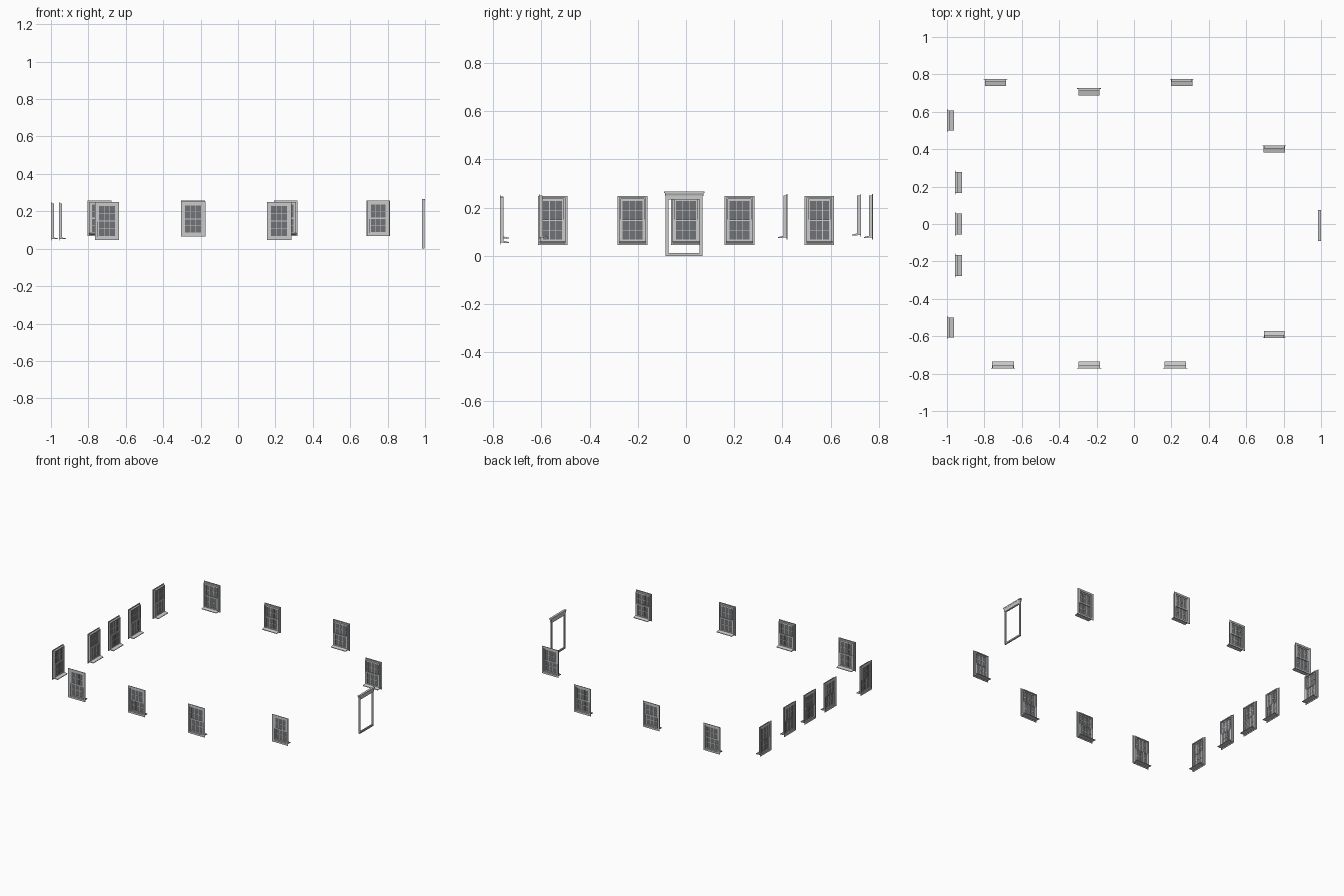
import bpy, bmesh, math
from mathutils import Matrix, Vector

if "Cube" in bpy.data.objects:
    bpy.data.objects.remove(bpy.data.objects["Cube"])

glass_mat = bpy.data.materials.new("dark_glass")
glass_mat.diffuse_color = (0.16, 0.17, 0.18, 1)
glass_mat.use_nodes = True
glass_mat.node_tree.nodes["Principled BSDF"].inputs["Base Color"].default_value = glass_mat.diffuse_color


def box(bm, x0, x1, y0, y1, z0, z1):
    m = Matrix.Translation(((x0 + x1) / 2, (y0 + y1) / 2, (z0 + z1) / 2)) @ \
        Matrix.Diagonal((x1 - x0, y1 - y0, z1 - z0, 1))
    bmesh.ops.create_cube(bm, size=1, matrix=m)


def ring(bm, hw, z0, z1, t, y0, y1):
    """Rectangular frame with mitred corners, border t, from depth y0 to y1."""
    def loop(i, y):
        return [bm.verts.new((x, y, z)) for x, z in
                ((-hw + i, z0 + i), (hw - i, z0 + i), (hw - i, z1 - i), (-hw + i, z1 - i))]
    loops = [loop(0, y0), loop(t, y0), loop(t, y1), loop(0, y1)]
    for a, b in zip(loops, loops[1:] + loops[:1]):
        for k in range(4):
            n = (k + 1) % 4
            bm.faces.new((a[k], a[n], b[n], b[k]))


def prism(bm, profile, hw):
    """Depth/height profile extruded across the width."""
    ends = [[bm.verts.new((x, y, z)) for y, z in profile] for x in (-hw, hw)]
    bm.faces.new(ends[0])
    bm.faces.new(ends[1][::-1])
    n = len(profile)
    for i in range(n):
        j = (i + 1) % n
        bm.faces.new((ends[0][i], ends[1][i], ends[1][j], ends[0][j]))


def finish(bm, name, place, mat=None):
    bmesh.ops.recalc_face_normals(bm, faces=bm.faces)
    me = bpy.data.meshes.new(name)
    bm.to_mesh(me)
    bm.free()
    ob = bpy.data.objects.new(name, me)
    ob.matrix_world = place
    if mat:
        me.materials.append(mat)
    bpy.context.collection.objects.link(ob)


def window(x, y, angle, z0, z1, width):
    """Local +y points into the building; y = 0 is the outer casing plane."""
    place = Matrix.Translation((x, y, 0)) @ Matrix.Rotation(math.radians(angle), 4, 'Z')
    hw = width / 2

    # flat outer casing and the deeper box frame inside it
    bm = bmesh.new()
    ring(bm, hw, z0, z1, 0.013, 0, 0.003)
    finish(bm, "window_casing", place)
    bm = bmesh.new()
    ring(bm, hw - 0.008, z0 + 0.008, z1 - 0.007, 0.007, 0.003, 0.016)
    finish(bm, "window_frame", place)

    # projecting sill
    bm = bmesh.new()
    prism(bm, [(0.003, z0 + 0.008), (0.038, z0 + 0.006), (0.038, z0 + 0.010),
               (0.016, z0 + 0.015), (0.003, z0 + 0.015)], hw - 0.007)
    finish(bm, "window_sill", place)

    # two sashes, each with three by two panes
    w = hw - 0.015
    lo, hi = z0 + 0.015, z1 - 0.014
    mid = (lo + hi) / 2
    for part, a, b, d in (("lower", lo, mid + 0.004, 0.009), ("upper", mid - 0.004, hi, 0.004)):
        bm = bmesh.new()
        ring(bm, w, a, b, 0.007, d, d + 0.005)
        for s in (-1, 1):
            c = s * (w - 0.007) / 3
            box(bm, c - 0.0015, c + 0.0015, d + 0.001, d + 0.004, a + 0.007, b - 0.007)
        c = (a + b) / 2
        box(bm, -w + 0.007, w - 0.007, d + 0.001, d + 0.004, c - 0.0015, c + 0.0015)
        finish(bm, part + "_sash", place)
        bm = bmesh.new()
        box(bm, -w + 0.006, w - 0.006, d + 0.002, d + 0.003, a + 0.006, b - 0.006)
        finish(bm, part + "_glass", place, glass_mat)


# front wall
for x in (-0.70, 0.22):
    window(x, -0.772, 0, 0.047, 0.249, 0.13)
window(-0.24, -0.772, 0, 0.065, 0.252, 0.13)
window(0.75, -0.61, 0, 0.068, 0.257, 0.122)
# back wall
for x, y, z0 in ((-0.74, 0.775, 0.068), (-0.24, 0.726, 0.078),
                 (0.255, 0.775, 0.068), (0.75, 0.42, 0.068)):
    window(x, y, 180, z0, 0.257, 0.127)
# left wall, with the three recessed middle windows
for y in (-0.553, 0.553):
    window(-1.0, y, -90, 0.045, 0.249, 0.122)
for y in (-0.222, 0, 0.222):
    window(-0.957, y, -90, 0.045, 0.249, 0.126)

# doorway on the right wall: stepped open frame, frieze and cornice
door = Matrix.Translation((1.0, -0.008, 0)) @ Matrix.Rotation(math.radians(90), 4, 'Z')
bm = bmesh.new()
ring(bm, 0.076, 0, 0.245, 0.007, 0.004, 0.015)
ring(bm, 0.069, 0.007, 0.238, 0.005, 0.007, 0.013)
finish(bm, "door_frame", door)
bm = bmesh.new()
box(bm, -0.077, 0.077, 0.004, 0.015, 0.236, 0.25)
finish(bm, "door_frieze", door)
bm = bmesh.new()
prism(bm, [(0.015, 0.248), (0.005, 0.248), (0.003, 0.254), (0.001, 0.258),
           (0.001, 0.261), (0.015, 0.261)], 0.080)
box(bm, -0.084, 0.084, 0, 0.015, 0.261, 0.266)
finish(bm, "door_cornice", door)
